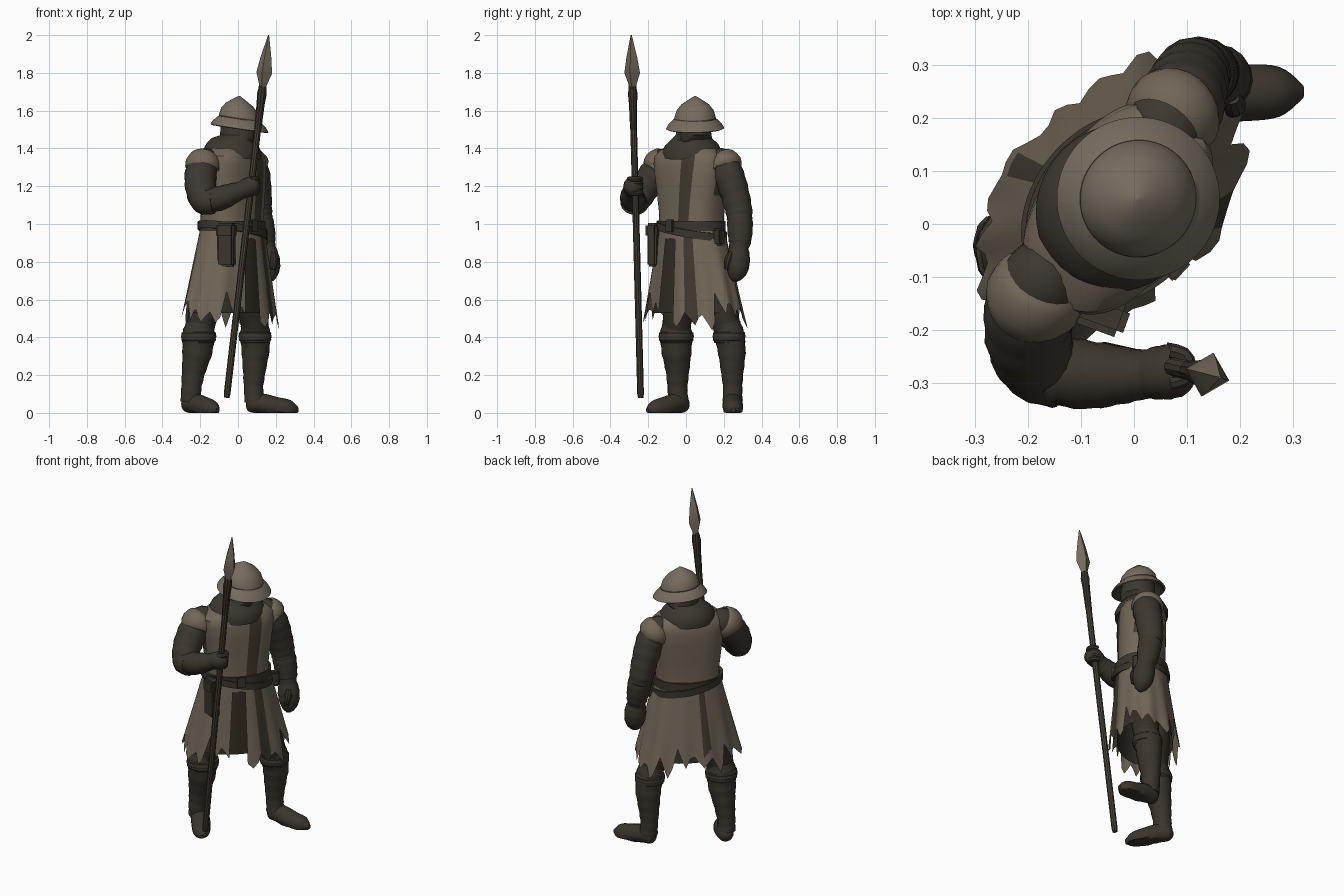
import bpy, bmesh, math, random
from mathutils import Vector, Matrix

random.seed(4)
if "Cube" in bpy.data.objects:
    bpy.data.objects.remove(bpy.data.objects["Cube"])

SEG = 72
BODY = Vector((-0.03, 0.03, 0))
HEAD = Vector((0.0, 0.04, 0))
made = []


def material(name, r, g, b):
    m = bpy.data.materials.new(name)
    m.use_nodes = True
    m.diffuse_color = (r, g, b, 1)
    m.node_tree.nodes["Principled BSDF"].inputs["Base Color"].default_value = (r, g, b, 1)
    return m


CLOTH = material("worn_tan_cloth", 0.165, 0.135, 0.098)
STEEL = material("dull_steel", 0.18, 0.15, 0.115)
STRIPE = material("dark_stripe", 0.05, 0.04, 0.03)
MAIL = material("dark_mail", 0.046, 0.038, 0.029)
LEATHER = material("dark_leather", 0.043, 0.035, 0.026)
PADDING = material("padded_lining", 0.034, 0.028, 0.021)
WOOD = material("spear_wood", 0.066, 0.052, 0.038)


def finish(bm, name, mats):
    bmesh.ops.recalc_face_normals(bm, faces=bm.faces)
    mesh = bpy.data.meshes.new(name)
    bm.to_mesh(mesh)
    bm.free()
    for m in mats:
        mesh.materials.append(m)
    ob = bpy.data.objects.new(name, mesh)
    bpy.context.collection.objects.link(ob)
    made.append(ob)
    return ob


def skin(name, rings, mats, rule=None, caps=True):
    """Bridge rings of points; rule(row, column) picks a material or None for a gap."""
    bm = bmesh.new()
    rows = [[bm.verts.new(p) for p in r] for r in rings]
    n = len(rows[0])
    for i in range(len(rows) - 1):
        for j in range(n):
            index = rule(i, j) if rule else 0
            if index is None:
                continue
            k = (j + 1) % n
            f = bm.faces.new((rows[i][j], rows[i][k], rows[i + 1][k], rows[i + 1][j]))
            f.material_index = index
    if caps:
        bm.faces.new(rows[0])
        bm.faces.new(rows[-1])
    return finish(bm, name, mats)


def axes(z):
    """Left and forward directions; the shoulders are twisted past the hips."""
    yaw = math.radians(47 + 8 * min(1, max(0, (z - 1) / 0.35)))
    return (Vector((math.cos(yaw), math.sin(yaw), 0)),
            Vector((math.sin(yaw), -math.cos(yaw), 0)))


def ring(z, a, b, f=0, tf=0, tu=0, c=BODY, power=1):
    """Oval ring, column 0 in front, running towards the left; a power below 1 is boxier."""
    left, fwd = axes(z)
    pts = []
    for k in range(SEG):
        t = math.tau * k / SEG
        s, q = math.sin(t), math.cos(t)
        du = a * math.copysign(abs(s) ** power, s)
        df = b * math.copysign(abs(q) ** power, q)
        p = c + left * du + fwd * (df + f)
        p.z = z + tf * df + tu * du
        pts.append(p)
    return pts


def spline(pts, steps):
    if steps < 2:
        return [Vector(p) for p in pts]
    p = [Vector(pts[0])] + [Vector(q) for q in pts] + [Vector(pts[-1])]
    out = []
    for i in range(1, len(p) - 2):
        a, b, c, d = p[i - 1:i + 3]
        for s in range(steps):
            t = s / steps
            out.append(0.5 * (2 * b + (c - a) * t + (2 * a - 5 * b + 4 * c - d) * t * t
                              + (3 * b - a - 3 * c + d) * t ** 3))
    return out + [p[-1]]


def tube(name, pts, mat, seg=16, steps=5, wrinkle=0.0, floor=False, caps=True, roll=0):
    """Sweep a circle of changing radius along (x, y, z, radius) points."""
    path = spline(pts, steps)
    pos = [q.to_3d() for q in path]
    angles = [math.radians(roll) + math.tau * k / seg for k in range(seg)]
    rings, old, side = [], None, None
    for i, q in enumerate(path):
        t = (pos[min(i + 1, len(pos) - 1)] - pos[max(i - 1, 0)]).normalized()
        if side is None:
            side = t.orthogonal().normalized()
        else:
            side = old.rotation_difference(t) @ side
        old = t
        up = t.cross(side)
        r = max(q[3], 0.003) * (1 + wrinkle * math.sin(i * 1.9))
        loop = [pos[i] + r * (side * math.cos(a) + up * math.sin(a)) for a in angles]
        if floor:
            for p in loop:
                p.z = max(p.z, 0.0)
        rings.append(loop)
    return skin(name, rings, [mat], caps=caps)


def box(name, loc, size, mat, yaw=-43):
    bm = bmesh.new()
    bmesh.ops.create_cube(bm, size=1, matrix=Matrix.Diagonal((*size, 1)))
    bmesh.ops.bevel(bm, geom=bm.edges[:], offset=min(size) * 0.2, segments=2, affect='EDGES')
    ob = finish(bm, name, [mat])
    ob.location = loc
    ob.rotation_euler.z = math.radians(yaw)
    return ob


# Torso of the tabard: broad shoulders, front stripe, mail showing under the arms
torso = [(0.94, .183, .138), (1.05, .18, .134), (1.15, .192, .138), (1.25, .206, .14),
         (1.32, .214, .138), (1.36, .21, .13), (1.39, .175, .115), (1.415, .115, .09), (1.43, .07, .07)]


def torso_rule(i, j):
    if i < 6 and 1 <= j < 5:
        return 1
    side = min(abs(j + 0.5 - 18), abs(j + 0.5 - 54))
    return 2 if 2 <= i < 5 and side < 3 else 0


skin("tabard_torso", [ring(*t, power=.8) for t in torso], [CLOTH, STRIPE, MAIL], torso_rule)

# Mail collar and hood
collar = [(1.35, .158, .15), (1.385, .162, .152), (1.42, .143, .135), (1.45, .108, .11)]
hood = [(1.47, .094, .096), (1.51, .09, .094), (1.56, .088, .09)]
skin("mail_hood", [ring(z, a, b, tf=-.05) for z, a, b in collar]
     + [ring(z, a, b, c=HEAD) for z, a, b in hood], [MAIL])
left, fwd = axes(1.5)
nose = HEAD + fwd * 0.062
tube("face", [(*(nose + Vector((0, 0, z))), r) for z, r in
              ((1.42, .02), (1.44, .036), (1.48, .042), (1.52, .038), (1.55, .03))], PADDING, 12)

# Brimmed helmet, tipped forward
helm = [(1.555, .1, .1), (1.503, .146, .146), (1.507, .154, .154), (1.527, .142, .142),
        (1.55, .119, .119), (1.557, .111, .11), (1.564, .11, .108), (1.6, .1, .097),
        (1.632, .074, .072), (1.655, .04, .038), (1.677, .004, .004)]
skin("helmet", [ring(z, a, b, tf=-.13, tu=-.07, c=HEAD + Vector((.008, .008, 0))) for z, a, b in helm],
     [STEEL, STRIPE], lambda i, j: 1 if i in (0, 5) else 0)

# Padded lining below the tabard skirt
skin("under_skirt", [ring(z, a, b, f) for z, a, b, f in
                     ((.98, .178, .132, 0), (.75, .215, .145, -.01), (.53, .255, .16, -.02))],
     [PADDING], caps=False)

# Ragged tabard skirt with folds, front slit and dark stripes
TOOTH = 4
teeth = [(random.uniform(.43, .53), random.uniform(.05, .13)) for _ in range(SEG // TOOTH)]
hem = [teeth[k // TOOTH][0] + teeth[k // TOOTH][1] * abs(k % TOOTH - 2) / 2 for k in range(SEG)]
ROWS = 8
skirt = []
for row in range(ROWS + 1):
    pts = []
    for k in range(SEG):
        z = .98 + (hem[k] - .98) * row / ROWS
        s = (.98 - z) / .5
        fold = 1 + s * (.035 * math.cos(math.tau * k / 6 + math.pi) + .02 * math.sin(k * 0.52))
        pts.append(ring(z, (.193 + .122 * s) * fold, (.145 + .055 * s) * fold, -.022 * s)[k])
    skirt.append(pts)


def skirt_rule(i, j):
    if i >= 1 and (j >= 69 or j < 1):
        return None
    return 1 if 4 <= j < 7 or (38 <= j < 40 and i < 7) else 0


skin("tabard_skirt", skirt, [CLOTH, STRIPE], skirt_rule, caps=False)

# Belt, slanted second belt and pouches
for name, z, h, grow, tilt in (("belt", .99, .026, .012, 0), ("slanted_belt", .965, .02, .02, -.17)):
    skin(name, [ring(z + dz, .186 + g, .141 + g, tu=tilt) for dz, g in
                ((-h, 0), (-h, grow), (h, grow), (h, 0))], [LEATHER], caps=False)
box("long_pouch", (-.062, -.168, .875), (.095, .052, .2), LEATHER, yaw=-20)
box("pouch_flap", (-.062, -.17, .965), (.102, .065, .08), LEATHER, yaw=-20)
box("hip_pouch", (.125, .17, .93), (.045, .07, .09), LEATHER)
box("buckle", (.085, -.085, .99), (.02, .05, .065), LEATHER)

# Legs, tall boots and feet
legs = {
    "right": ([(-.13, .0, .85, .09), (-.155, -.01, .65, .092), (-.19, -.045, .5, .078), (-.2, -.05, .42, .07)],
              [(-.2, -.05, .47, .074), (-.208, -.052, .42, .084), (-.215, -.05, .33, .08), (-.235, -.045, .22, .062),
               (-.247, -.045, .13, .053), (-.25, -.04, .06, .054)],
              [(-.288, .005, .045, .012), (-.27, -.012, .045, .042), (-.225, -.055, .048, .053), (-.175, -.115, .03, .054),
               (-.135, -.17, .02, .044), (-.108, -.205, .015, .012)]),
    "left": ([(.03, .12, .85, .09), (.055, .16, .65, .09), (.085, .205, .5, .076), (.09, .222, .42, .07)],
             [(.088, .214, .47, .072), (.091, .228, .42, .078), (.092, .242, .33, .074), (.086, .245, .22, .06),
              (.082, .247, .13, .051), (.088, .247, .06, .053)],
             [(.042, .247, .045, .012), (.062, .247, .045, .042), (.12, .247, .05, .053), (.2, .248, .03, .054),
              (.275, .25, .02, .047), (.32, .25, .015, .012)]),
}
for side, (thigh, shin, foot) in legs.items():
    tube(side + "_thigh", thigh, PADDING)
    tube(side + "_boot", shin, LEATHER, wrinkle=.025)
    tube(side + "_foot", foot, LEATHER, floor=True)
    x, y, z, r = shin[1]
    tube(side + "_boot_cuff", [(x, y, z - .05, r - .002), (x, y, z - .03, r + .007), (x, y, z, r + .007),
                               (x, y, z + .015, r - .005)], LEATHER, wrinkle=.02)

# Arms: mail sleeve, leather forearm, cloth shoulder band
arms = {
    "right": ([(-.12, -.06, 1.33, .05), (-.172, -.105, 1.325, .078), (-.197, -.162, 1.265, .085),
               (-.198, -.222, 1.19, .081), (-.178, -.265, 1.125, .075), (-.13, -.282, 1.122, .068)],
              [(-.16, -.275, 1.122, .064), (-.09, -.285, 1.138, .065), (-.02, -.286, 1.165, .054), (.02, -.284, 1.18, .047),
               (.06, -.28, 1.197, .052), (.095, -.278, 1.205, .044), (.115, -.276, 1.21, .015)],
              [(-.168, -.1, 1.338, .074), (-.174, -.112, 1.328, .088), (-.19, -.142, 1.302, .094), (-.193, -.15, 1.29, .083)]),
    "left": ([(.02, .14, 1.33, .05), (.058, .183, 1.325, .078), (.087, .222, 1.265, .082), (.1, .256, 1.17, .077),
              (.11, .28, 1.07, .071), (.118, .284, 1.02, .066)],
             [(.112, .284, 1.06, .062), (.125, .286, .99, .068), (.14, .285, .91, .06), (.148, .28, .875, .052),
              (.157, .277, .82, .062), (.165, .271, .76, .058), (.168, .26, .715, .035), (.168, .255, .695, .01)],
             [(.055, .18, 1.338, .074), (.062, .19, 1.328, .087), (.078, .212, 1.302, .092), (.084, .218, 1.29, .08)]),
}
for side, (sleeve, forearm, band) in arms.items():
    tube(side + "_sleeve", sleeve, MAIL, wrinkle=.025)
    tube(side + "_forearm", forearm, LEATHER, wrinkle=.02)
    tube(side + "_shoulder_band", band, CLOTH, 24, 2, caps=False)
tube("left_thumb", [(.185, .24, .85, .015), (.19, .225, .81, .022), (.185, .215, .76, .014)], LEATHER, 10)

# Spear, leaning slightly
low, high = Vector((-.06, -.24, .08)), Vector((.162, -.29, 2.0))


def on_spear(z, r):
    return (*low.lerp(high, (z - low.z) / (high.z - low.z)), r)


tube("spear_shaft", [on_spear(.08, .014), on_spear(.1, .018), on_spear(1.7, .018)], WOOD, 10, 1)
tube("spear_socket", [on_spear(1.5, .019), on_spear(1.64, .022), on_spear(1.69, .026), on_spear(1.73, .019)],
     LEATHER, 10, 1)
tube("spear_blade", [on_spear(1.69, .02), on_spear(1.74, .022), on_spear(1.8, .043), on_spear(1.88, .03),
                     on_spear(2.0, .002)], STEEL, 4, 1, roll=30)

# Fingers closed around the shaft
for i in range(4):
    x, y, z, r = on_spear(1.165 + i * .024, .015)
    arc = [math.radians(a) for a in (-100, -50, 0, 50, 100)]
    tube("finger_%d" % (i + 1), [(x + .03 * math.cos(a), y + .03 * math.sin(a), z, r) for a in arc], LEATHER, 8, 2)

# Smooth shading with crisp edges
bpy.ops.object.select_all(action='DESELECT')
for ob in made:
    ob.select_set(True)
bpy.context.view_layer.objects.active = made[0]
bpy.ops.object.shade_smooth_by_angle(angle=math.radians(35))
